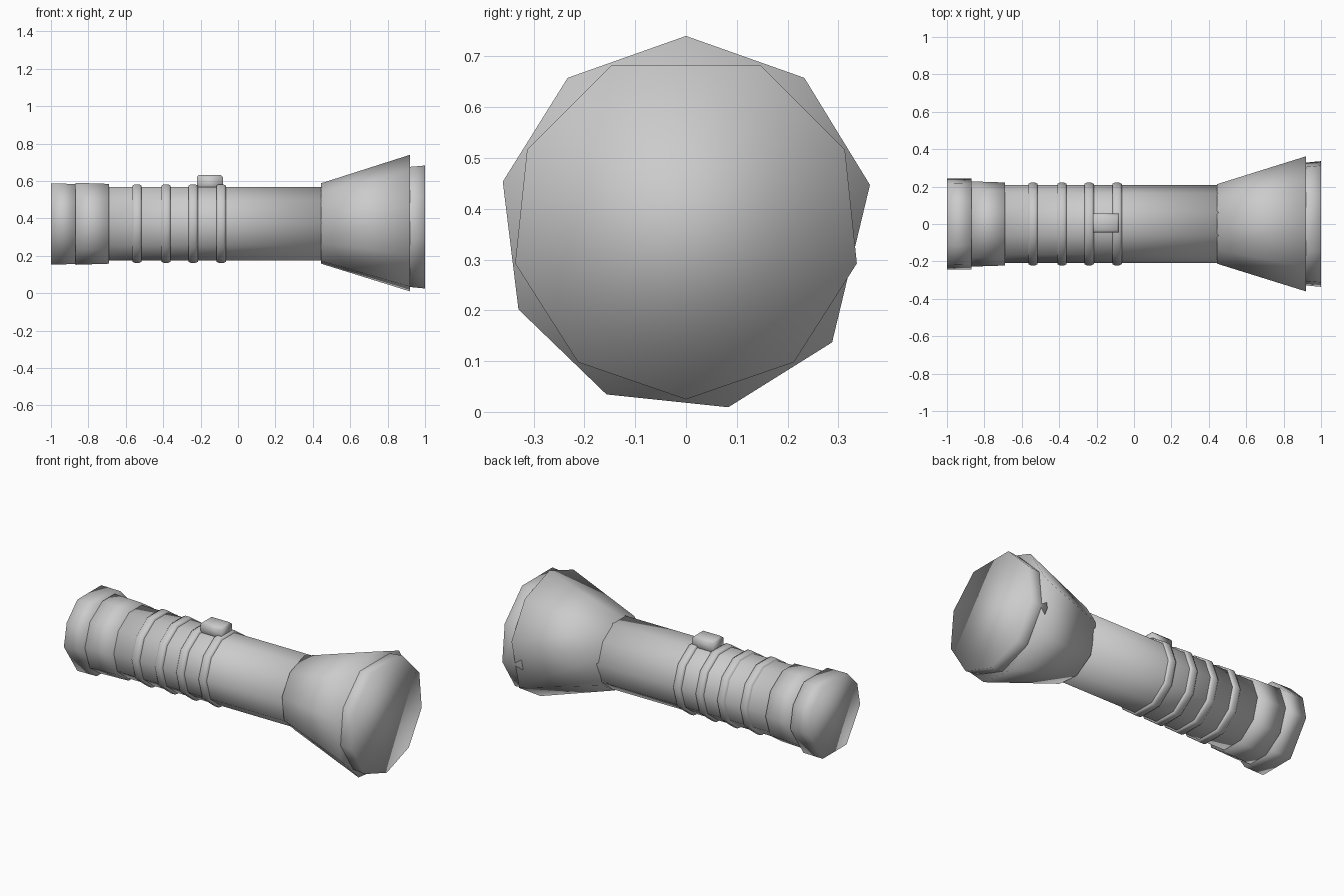
import bpy, bmesh
from math import sin, cos, radians, pi

cube = bpy.data.objects.get("Cube")
if cube:
    bpy.data.objects.remove(cube, do_unlink=True)

AXIS_Z = 0.37
metal = bpy.data.materials.new("light_grey")
metal.use_nodes = True
grey = (0.6, 0.6, 0.6, 1)
metal.diffuse_color = grey
metal.node_tree.nodes["Principled BSDF"].inputs["Base Color"].default_value = grey


def finish(name, bm):
    bmesh.ops.recalc_face_normals(bm, faces=bm.faces)
    mesh = bpy.data.meshes.new(name)
    bm.to_mesh(mesh)
    bm.free()
    mesh.materials.append(metal)
    mesh.shade_smooth()
    obj = bpy.data.objects.new(name, mesh)
    bpy.context.scene.collection.objects.link(obj)
    return obj


def tube(name, profile, angles):
    """Closed faceted tube along x; profile is (x, radius), angles run from the top."""
    bm = bmesh.new()
    rings = [[bm.verts.new((x, r * sin(radians(a)), AXIS_Z + r * cos(radians(a))))
              for a in angles] for x, r in profile]
    n = len(angles)
    for a, b in zip(rings, rings[1:]):
        for i in range(n):
            j = (i + 1) % n
            bm.faces.new((a[i], a[j], b[j], b[i]))
    bm.faces.new(rings[0])
    bm.faces.new(rings[-1])
    return finish(name, bm)


def mirrored(half, bottom=True):
    return half + ([180] if bottom else []) + [360 - a for a in reversed(half)]


# Flared head and the lens set into it
head_sides = [0, 39, 78, 129, 167, 205, 243, 283, 321]
flat_top = mirrored([25, 65, 103, 142])
tube("lamp_head", [(0.445, 0.218), (0.92, 0.37)], head_sides)
tube("lens", [(0.88, 0.335), (0.93, 0.338), (1.0, 0.345)], flat_top)

# Barrel
body_sides = mirrored([17, 52, 88, 124, 160], False)
tube("barrel", [(-0.72, 0.208), (0.46, 0.208)], body_sides)

# Grip rings
ring_sides = mirrored([17, 52, 88, 124, 160], False)
for k, x in enumerate((-0.565, -0.41, -0.265, -0.115)):
    tube(f"grip_ring_{k + 1}", [(x, 0.215), (x + 0.012, 0.221),
                                (x + 0.038, 0.221), (x + 0.05, 0.215)], ring_sides)

# Collar and end cap
tube("tail_collar", [(-0.87, 0.228), (-0.69, 0.222)], mirrored([15, 52, 90, 127, 163], False))
tube("tail_cap", [(-1.0, 0.245), (-0.87, 0.243)], mirrored([28, 62, 95, 152], False))

# Switch button
bm = bmesh.new()
bmesh.ops.create_cube(bm, size=1)
bmesh.ops.scale(bm, vec=(0.14, 0.1, 0.09), verts=bm.verts)
bmesh.ops.translate(bm, vec=(-0.15, 0.005, 0.588), verts=bm.verts)
bmesh.ops.bevel(bm, geom=[e for e in bm.edges if all(v.co.z > 0.6 for v in e.verts)],
                offset=0.012, segments=1, affect='EDGES')
finish("switch_button", bm)
